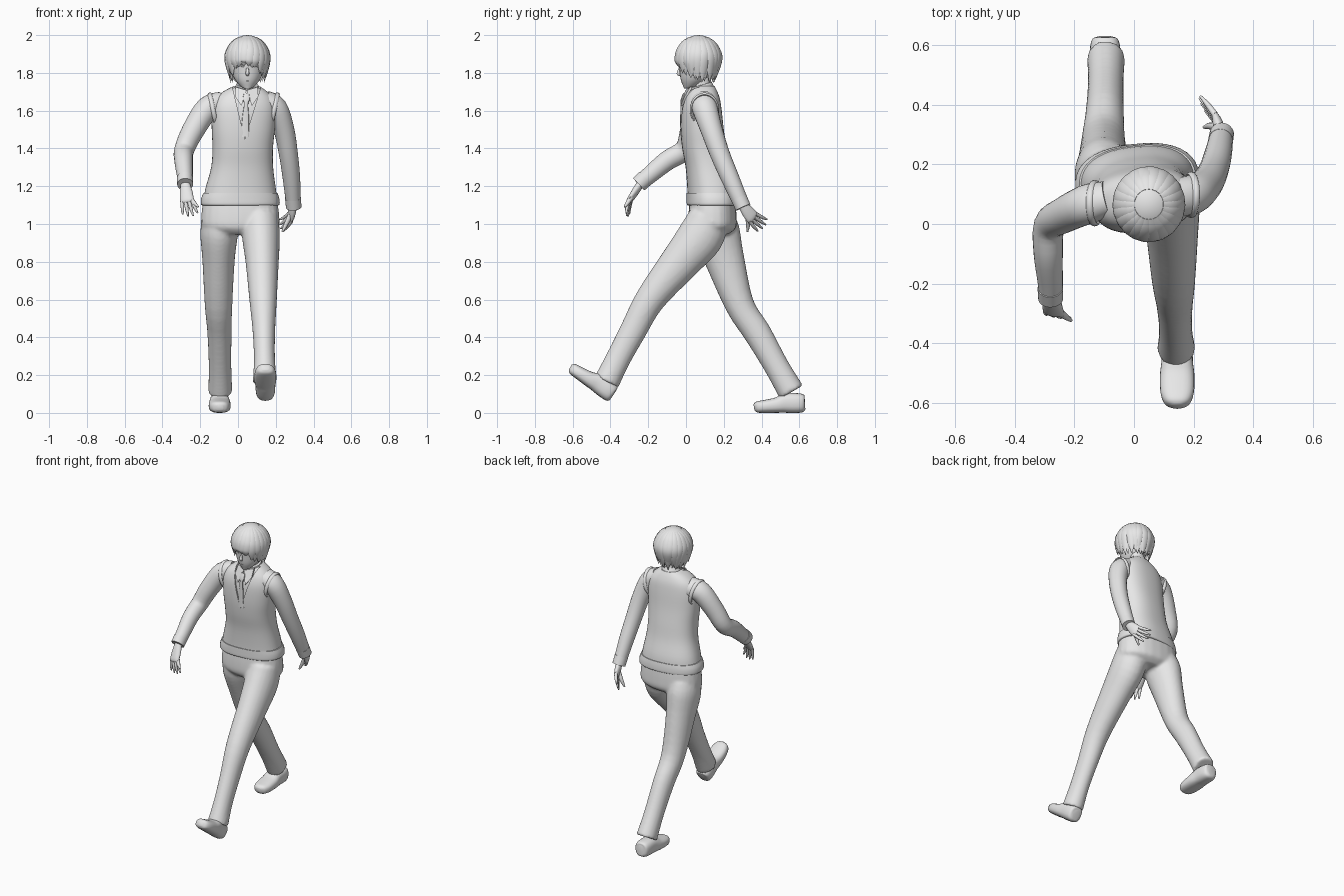
import bpy, bmesh, math, random
from mathutils import Vector, Matrix

random.seed(4)
cube = bpy.data.objects.get("Cube")
if cube:
    bpy.data.objects.remove(cube)

grey = bpy.data.materials.new("plain_grey")
grey.use_nodes = True
grey.diffuse_color = (0.8, 0.8, 0.8, 1)
grey.node_tree.nodes["Principled BSDF"].inputs["Base Color"].default_value = (0.8, 0.8, 0.8, 1)


def finish(name, bm, angle=45):
    bmesh.ops.recalc_face_normals(bm, faces=bm.faces)
    mesh = bpy.data.meshes.new(name)
    bm.to_mesh(mesh)
    bm.free()
    mesh.materials.append(grey)
    mesh.shade_smooth()
    mesh.set_sharp_from_angle(angle=math.radians(angle))
    obj = bpy.data.objects.new(name, mesh)
    bpy.context.collection.objects.link(obj)
    return obj


def spline(stations, steps):
    # Smooth curve through stations of position and radii
    out, last = [], len(stations) - 1
    for i in range(last):
        a, b, c, d = (stations[max(0, min(last, i + k))] for k in (-1, 0, 1, 2))
        for s in range(steps):
            t = s / steps
            out.append([q + t / 2 * (r - p + t * (2 * p - 5 * q + 4 * r - w + t * (3 * (q - r) + w - p)))
                        for p, q, r, w in zip(a, b, c, d)])
    return out + [list(stations[-1])]


def loft(name, stations, side=(1, 0, 0), level=False, sides=24, power=2.0, steps=4, matrix=None):
    # Skin elliptical rings (x, y, z, radius across, radius deep)
    rows = spline(stations, steps)
    pos = [Vector(r[:3]) for r in rows]
    bm, rings = bmesh.new(), []
    for i, row in enumerate(rows):
        t = pos[min(i + 1, len(pos) - 1)] - pos[max(i - 1, 0)]
        t = Vector((0, 0, 1)) if level else t.normalized()
        u = Vector(side)
        u = (u - t * u.dot(t)).normalized()
        v = t.cross(u)
        ring = []
        for k in range(sides):
            a = math.tau * k / sides
            c, s = math.cos(a), math.sin(a)
            c = math.copysign(abs(c) ** (2 / power), c)
            s = math.copysign(abs(s) ** (2 / power), s)
            ring.append(bm.verts.new(pos[i] + u * c * max(row[3], .001) + v * s * max(row[4], .001)))
        rings.append(ring)
    for lo, hi in zip(rings, rings[1:]):
        for k in range(sides):
            n = (k + 1) % sides
            bm.faces.new((lo[k], lo[n], hi[n], hi[k]))
    bm.faces.new(rings[0][::-1])
    bm.faces.new(rings[-1])
    if matrix:
        bm.transform(matrix)
    return finish(name, bm)


def prism(name, points, offset):
    # Flat outline pushed along an offset
    bm = bmesh.new()
    face = bm.faces.new([bm.verts.new(p) for p in points])
    extra = bmesh.ops.extrude_face_region(bm, geom=[face])["geom"]
    bmesh.ops.translate(bm, vec=offset, verts=[g for g in extra if isinstance(g, bmesh.types.BMVert)])
    return finish(name, bm)


def apply_modifiers(obj):
    bpy.ops.object.select_all(action="DESELECT")
    obj.select_set(True)
    bpy.context.view_layer.objects.active = obj
    for m in list(obj.modifiers):
        bpy.ops.object.modifier_apply(modifier=m.name)


# Trousers: hips and two striding legs fused into one skin
hips = loft("trousers", [(.012, .14, 1.13, .195, .12), (.012, .14, 1.04, .207, .128),
                         (.012, .14, .98, .2, .125), (.012, .135, .945, .13, .09)], level=True, power=2.3)
right_leg = loft("right_leg", [(-.09, .15, 1.03, .095, .11), (-.1, .165, .95, .1, .122),
                               (-.103, .205, .81, .086, .105), (-.103, .285, .57, .073, .077),
                               (-.098, .38, .42, .064, .073), (-.095, .48, .245, .06, .066),
                               (-.094, .558, .11, .064, .071)])
left_leg = loft("left_leg", [(.115, .12, 1.03, .1, .11), (.122, .075, .93, .1, .122),
                             (.128, -.03, .8, .088, .105), (.133, -.19, .6, .073, .08),
                             (.137, -.28, .435, .06, .071), (.14, -.36, .285, .056, .066),
                             (.142, -.42, .165, .064, .069)])
bpy.ops.object.select_all(action="DESELECT")
for part in (right_leg, left_leg, hips):
    part.select_set(True)
bpy.context.view_layer.objects.active = hips
bpy.ops.object.join()
remesh = hips.modifiers.new("fuse", "REMESH")
remesh.mode, remesh.voxel_size, remesh.use_smooth_shade = "VOXEL", .01, True
soften = hips.modifiers.new("soften", "SMOOTH")
soften.iterations = 4
apply_modifiers(hips)

# Shoes: heel at the local origin, toe towards the front
shoe = [(0, 0, .05, .02, .03), (0, -.008, .05, .042, .046), (0, -.04, .052, .051, .052),
        (0, -.1, .052, .053, .052), (0, -.15, .041, .058, .041), (0, -.215, .034, .056, .034),
        (0, -.255, .031, .042, .029), (0, -.27, .029, .018, .016)]
loft("right_shoe", shoe, power=2.6, matrix=Matrix.Translation((-.097, .63, 0)))
loft("left_shoe", shoe, power=2.6,
     matrix=Matrix.Translation((.145, -.415, .055)) @ Matrix.Rotation(math.radians(-37), 4, "X"))

# Torso: knitted vest with a V neck over a shirt
body = [(.012, .137, 1.105, .2, .125), (.014, .133, 1.19, .186, .124), (.022, .115, 1.3, .164, .115),
        (.025, .098, 1.4, .16, .116), (.028, .085, 1.5, .167, .113), (.031, .08, 1.6, .17, .107),
        (.034, .082, 1.66, .155, .096), (.038, .085, 1.7, .118, .08), (.045, .088, 1.73, .068, .062)]
twist = (1, .11, 0)
vest = loft("vest", body, twist, level=True, power=2.4, sides=40)
loft("shirt", [(x, y, z - .004, rx - .009, ry - .009) for x, y, z, rx, ry in body],
     twist, level=True, power=2.4, sides=40)
cutter = prism("neck_cutter", [(.036, -.2, 1.45), (.135, -.2, 1.77), (-.04, -.2, 1.77)], (0, .27, 0))
cutter.hide_render = True
cut = vest.modifiers.new("neck", "BOOLEAN")
cut.operation, cut.object, cut.solver = "DIFFERENCE", cutter, "EXACT"
apply_modifiers(vest)
bpy.data.objects.remove(cutter)
vest.data.set_sharp_from_angle(angle=math.radians(45))
loft("vest_hem", [(.012, .138, 1.098, .2, .124), (.012, .138, 1.105, .209, .131),
                  (.012, .137, 1.135, .207, .131), (.013, .135, 1.163, .197, .129)],
     twist, level=True, power=2.4, sides=40)

# Neck, collar and tie
loft("neck", [(.045, .09, 1.66, .05, .05), (.05, .08, 1.8, .045, .048)], level=True)
loft("collar", [(.045, .094, 1.682, .078, .07), (.048, .085, 1.71, .068, .066),
                (.05, .077, 1.738, .058, .06)], twist)
for s, label in ((-1, "right"), (1, "left")):
    prism(label + "_collar_flap", [(.046, -.004, 1.708), (.046 + s * .058, .022, 1.725),
                                   (.046 + s * .062, -.008, 1.675), (.046 + s * .028, -.03, 1.625)],
          (0, .014, .002))
loft("tie", [(.045, -.008, 1.69, .014, .008), (.044, -.018, 1.66, .019, .009), (.043, -.024, 1.635, .011, .006),
             (.04, -.024, 1.56, .018, .005), (.037, -.022, 1.46, .022, .005)], sides=12, power=3)

# Sleeves, cuffs and armhole trims
loft("right_sleeve", [(-.09, .085, 1.635, .058, .066), (-.16, .065, 1.612, .064, .067),
                      (-.235, .03, 1.5, .06, .06), (-.284, -.005, 1.395, .053, .055),
                      (-.288, -.1, 1.335, .049, .052), (-.281, -.2, 1.253, .042, .045),
                      (-.28, -.25, 1.212, .038, .04)])
loft("left_sleeve", [(.14, .09, 1.65, .058, .066), (.2, .1, 1.612, .062, .067),
                     (.243, .135, 1.5, .055, .058), (.267, .18, 1.37, .05, .052),
                     (.283, .235, 1.24, .046, .048), (.293, .292, 1.11, .039, .041)])
loft("right_cuff", [(-.281, -.215, 1.243, .043, .046), (-.28, -.25, 1.21, .042, .044)])
loft("left_cuff", [(.291, .28, 1.138, .042, .043), (.295, .302, 1.088, .041, .042)])
for label, x, y, turn in (("right", -.132, .07, -12), ("left", .192, .098, 12)):
    bm = bmesh.new()
    rim = [(Vector((0, .07 * math.cos(a), .085 * math.sin(a)))) for a in
           (math.tau * k / 28 for k in range(28))]
    loops = [[bm.verts.new(p + p.normalized() * .008 * math.cos(b) + Vector((.012 * math.sin(b), 0, 0)))
              for b in (math.tau * j / 8 for j in range(8))] for p in rim]
    for i in range(28):
        for j in range(8):
            n, m = loops[(i + 1) % 28], (j + 1) % 8
            bm.faces.new((loops[i][j], n[j], n[m], loops[i][m]))
    bm.transform(Matrix.Translation((x, y, 1.605)) @ Matrix.Rotation(math.radians(turn), 4, "Y"))
    finish(label + "_armhole_trim", bm)


# Hands: flattened palm, four fingers and a thumb
def hand(label, wrist, knuckle, tip, spread, thumb):
    wrist, knuckle, tip, thumb = map(Vector, (wrist, knuckle, tip, thumb))
    spread = Vector(spread).normalized()
    mid = wrist.lerp(knuckle, .5)
    loft(label + "_palm", [(*wrist, .024, .02), (*mid, .034, .019), (*knuckle, .036, .014),
                           (*knuckle.lerp(tip, .12), .026, .006)], spread, sides=16)
    for i in range(4):
        k = i - 1.5
        a = knuckle + spread * .018 * k
        b = tip + spread * .027 * k + (knuckle - tip) * .07 * k * k
        c = a.lerp(b, .5) + (knuckle - wrist) * .06
        loft(f"{label}_finger_{i + 1}", [(*a, .01, .011), (*c, .009, .009), (*b, .004, .004)], spread, sides=10)
    c = mid.lerp(thumb, .55) + (knuckle - wrist) * .08
    loft(label + "_thumb", [(*mid, .014, .014), (*c, .012, .012), (*thumb, .005, .005)], spread, sides=10)


hand("right", (-.28, -.24, 1.215), (-.27, -.298, 1.125), (-.25, -.31, 1.04), (1, -.2, .1), (-.21, -.325, 1.09))
hand("left", (.295, .298, 1.1), (.277, .352, 1.035), (.222, .415, .985), (.2, -.6, -.75), (.235, .325, .96))

# Head and face
loft("head", [(.05, .002, 1.717, .014, .012), (.05, .02, 1.727, .034, .034), (.05, .042, 1.765, .067, .07),
              (.05, .055, 1.82, .088, .09), (.05, .06, 1.88, .096, .1), (.05, .065, 1.95, .075, .08),
              (.05, .065, 1.978, .02, .02)], level=True)
loft("nose", [(.05, -.034, 1.825, .006, .004), (.05, -.04, 1.797, .01, .01), (.05, -.026, 1.786, .006, .004)], sides=10)
loft("mouth", [(.034, -.019, 1.758, .002, .002), (.05, -.023, 1.757, .003, .004), (.066, -.019, 1.758, .002, .002)],
     (0, 0, 1), sides=8)
for s, label in ((-1, "right"), (1, "left")):
    loft(label + "_eyelid", [(.05 + s * .02, -.033, 1.83, .003, .003), (.05 + s * .04, -.028, 1.838, .004, .004),
                             (.05 + s * .06, -.012, 1.83, .003, .003)], (0, 0, 1), sides=8)

# Hair: domed cap sliced along the hairline, with two layers of pointed locks
bm = bmesh.new()
bmesh.ops.create_uvsphere(bm, u_segments=32, v_segments=20, radius=1)
bm.transform(Matrix.Translation((.05, .066, 1.872)) @ Matrix.Diagonal((.116, .121, .128, 1)))
cutting = bmesh.ops.bisect_plane(bm, geom=bm.verts[:] + bm.edges[:] + bm.faces[:], clear_inner=True,
                                 plane_co=(.05, -.05, 1.905), plane_no=(0, .55, .83))
bmesh.ops.holes_fill(bm, edges=[e for e in cutting["geom_cut"] if isinstance(e, bmesh.types.BMEdge)])
finish("hair_cap", bm)
for layer in range(2):
    for i in range(22):
        a = math.tau * (i + .5 * (1 - layer)) / 22
        if layer and i == 0:
            continue
        front = (1 + math.cos(a)) / 2
        tip = 1.75 + .09 * front ** 4 + random.uniform(-.008, .022)
        out, stations = 1 - .04 * layer, []
        for lift, wide in ((66, .014), (45, .022), (20, .026), (0, .025)):
            e = math.radians(lift)
            stations.append((math.cos(e) * out, 1.872 + .125 * math.sin(e) * out, wide))
        stations += [(out * (.87 + .1 * front), (1.872 + tip) / 2, .02), (out * (.7 + .22 * front), tip, .001)]
        swing = random.uniform(-.12, .12)
        path = []
        for n, (r, z, wide) in enumerate(stations):
            b = a + swing * max(0, n - 2) / 3
            path.append((.05 + .115 * r * math.sin(b), .066 - .12 * r * math.cos(b), z, wide, wide * .3))
        loft(f"hair_lock_{layer}_{i}", path, (math.cos(a), math.sin(a), 0), sides=8, steps=3)
